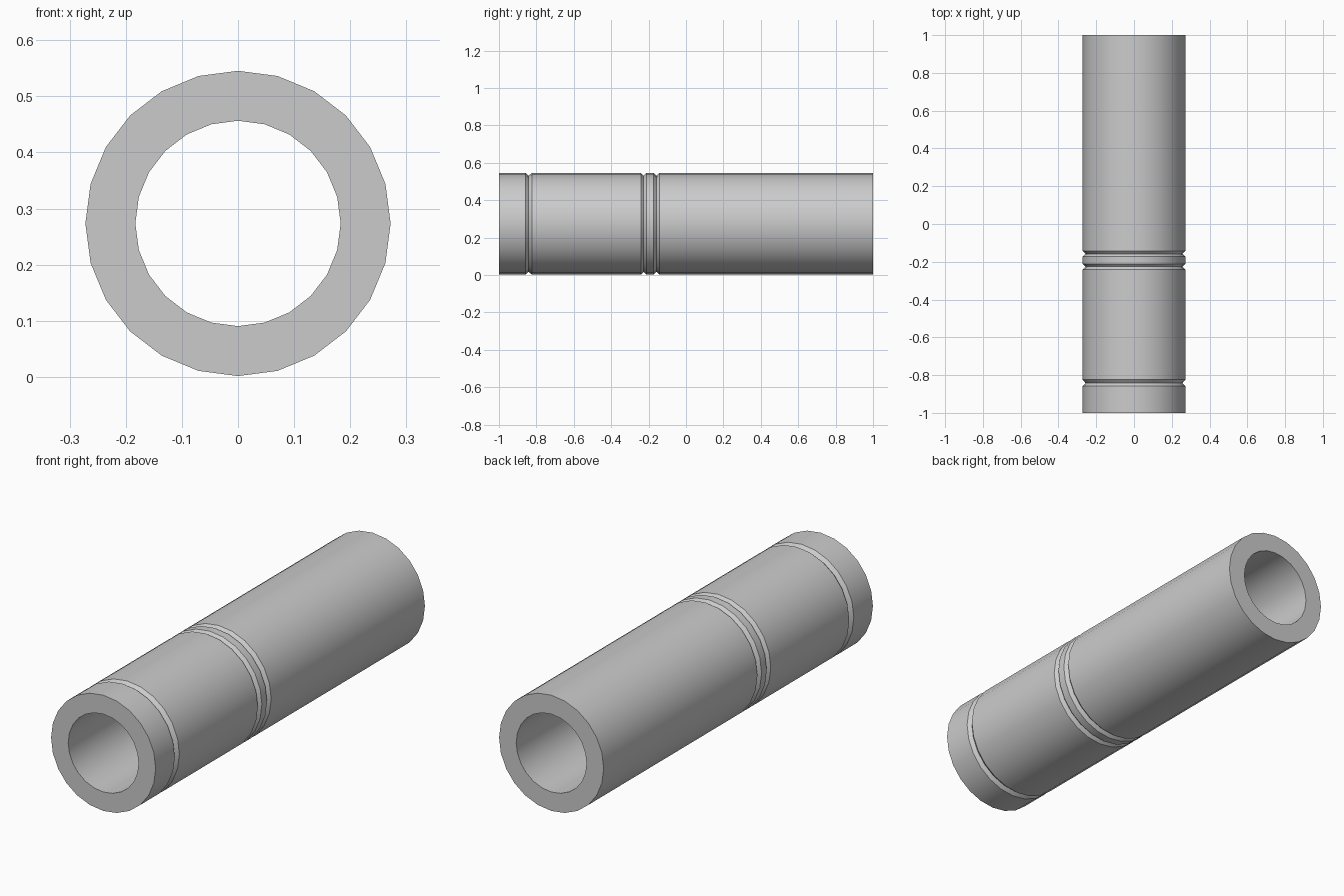
import bpy, bmesh, math
from mathutils import Matrix, Vector

if "Cube" in bpy.data.objects:
    bpy.data.objects.remove(bpy.data.objects["Cube"])

SIDES, R_OUT, R_IN, CENTRE_Z = 24, 0.272, 0.183, 0.2735
DEPTH = 0.015
# grooves: start, floor and end positions along y
GROOVES = [(-0.858, -0.842, -0.824), (-0.241, -0.226, -0.211), (-0.173, -0.158, -0.142)]

# closed wall profile (radius, y): outer skin with V grooves, then the bore
profile = [(R_OUT, -1.0)]
for start, floor, end in GROOVES:
    profile += [(R_OUT, start), (R_OUT - DEPTH, floor), (R_OUT, end)]
profile += [(R_OUT, 1.0), (R_IN, 1.0), (R_IN, -1.0)]

# revolve the profile around the tube axis
bm = bmesh.new()
rings = []
for i in range(SIDES):
    a = 2 * math.pi * i / SIDES
    rings.append([bm.verts.new((r * math.cos(a), y, CENTRE_Z + r * math.sin(a))) for r, y in profile])
n = len(profile)
for i in range(SIDES):
    a, b = rings[i], rings[(i + 1) % SIDES]
    for j in range(n):
        k = (j + 1) % n
        bm.faces.new((a[j], a[k], b[k], b[j]))
bmesh.ops.recalc_face_normals(bm, faces=bm.faces)

mesh = bpy.data.meshes.new("grooved_tube")
bm.to_mesh(mesh)
bm.free()
tube = bpy.data.objects.new("grooved_tube", mesh)
bpy.context.collection.objects.link(tube)
bpy.context.view_layer.objects.active = tube
tube.select_set(True)
bpy.ops.object.shade_smooth_by_angle(angle=math.radians(30))
